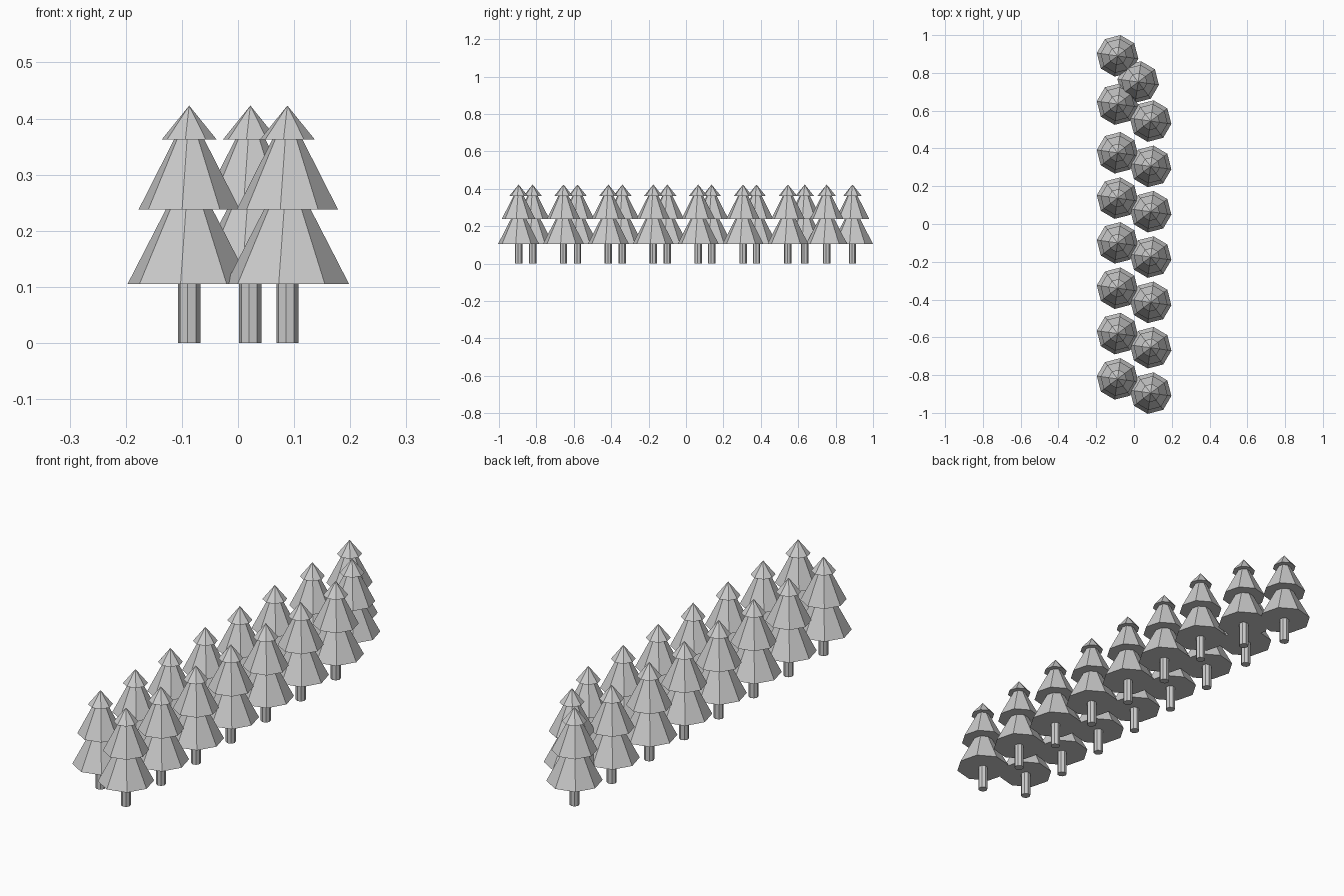
import bpy, bmesh
from math import cos, sin, radians

if "Cube" in bpy.data.objects:
    bpy.data.objects.remove(bpy.data.objects["Cube"])

SIDES = 8
PHASE = radians(-8)

# (bottom z, bottom radius, top z, top radius)
TRUNK = [(0.0, 0.02, 0.106, 0.02)]
FOLIAGE = [(0.105, 0.111, 0.238, 0.042),
           (0.238, 0.091, 0.363, 0.027),
           (0.363, 0.049, 0.423, 0.0)]


def tier(bm, z0, r0, z1, r1):
    """Closed faceted frustum, or a cone when r1 is zero."""
    def ring(z, r):
        n = SIDES if r > 0 else 1
        return [bm.verts.new((r * cos(PHASE + i * 2 * 3.14159265 / SIDES),
                              r * sin(PHASE + i * 2 * 3.14159265 / SIDES), z))
                for i in range(n)]
    low, high = ring(z0, r0), ring(z1, r1)
    bm.faces.new(low[::-1])
    for i in range(SIDES):
        j = (i + 1) % SIDES
        if r1 > 0:
            bm.faces.new((low[i], low[j], high[j], high[i]))
        else:
            bm.faces.new((low[i], low[j], high[0]))
    if r1 > 0:
        bm.faces.new(high)


def make_mesh(name, tiers):
    bm = bmesh.new()
    for t in tiers:
        tier(bm, *t)
    mesh = bpy.data.meshes.new(name)
    bm.to_mesh(mesh)
    bm.free()
    return mesh


trunk_mesh = make_mesh("trunk", TRUNK)
foliage_mesh = make_mesh("foliage", FOLIAGE)

# Two staggered rows plus one tree between them at the back
left_row = [(-0.087, y) for y in (-0.82, -0.58, -0.34, -0.10, 0.137, 0.377, 0.635, 0.89)]
right_row = [(0.088, -0.895 + 0.24 * i) for i in range(7)]
middle = [(0.022, 0.752)]

for n, (x, y) in enumerate(left_row + right_row + middle, 1):
    for part, mesh in (("trunk", trunk_mesh), ("foliage", foliage_mesh)):
        ob = bpy.data.objects.new(f"tree_{n}_{part}", mesh)
        ob.location = (x, y, 0)
        bpy.context.collection.objects.link(ob)
